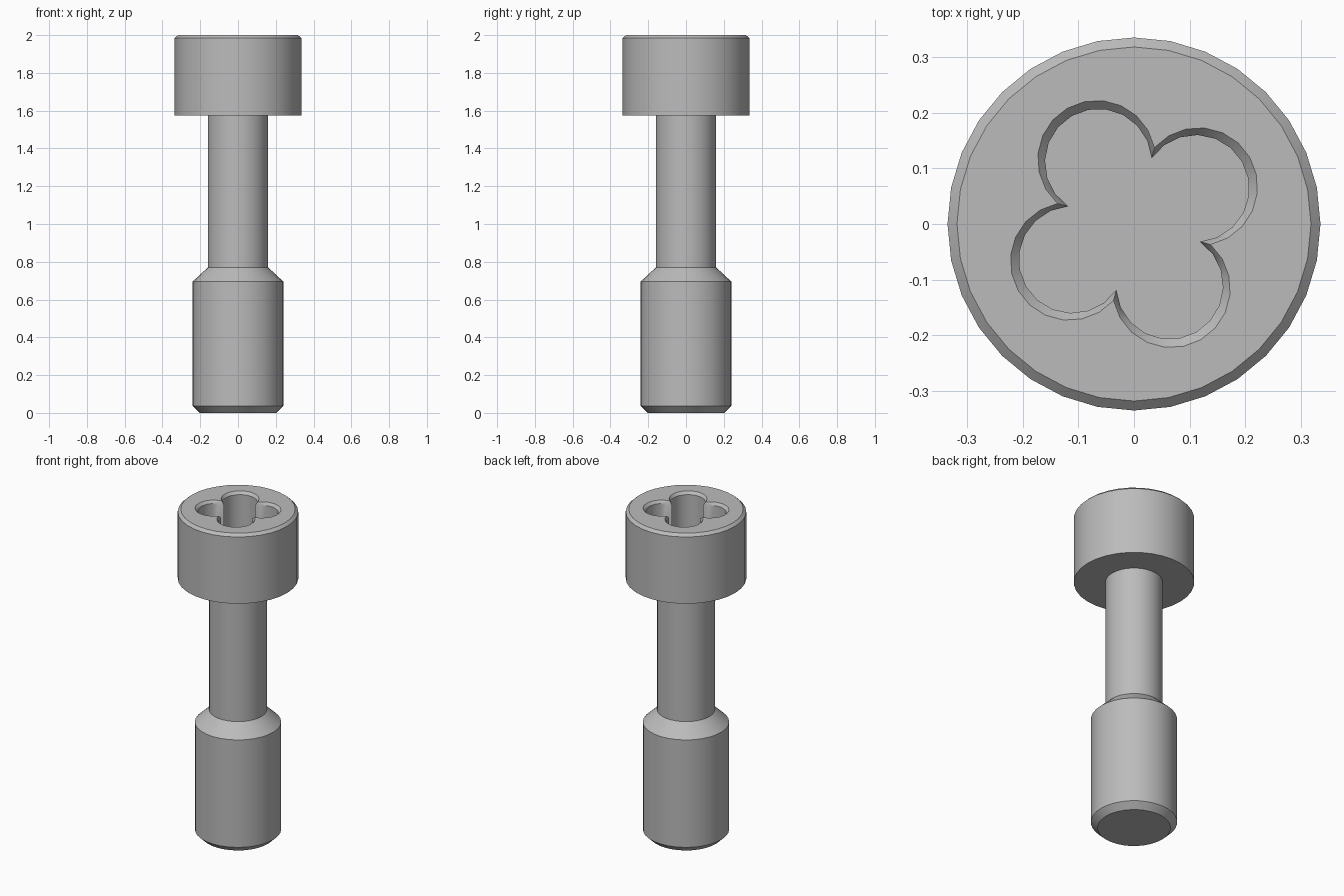
import bpy, bmesh
from math import sin, cos, pi, atan2, radians, sqrt

cube = bpy.data.objects.get("Cube")
if cube:
    bpy.data.objects.remove(cube)

SIDES = 32       # facets around the body
LOBE_STEPS = 12  # facets around each lobe of the socket

steel = bpy.data.materials.new("grey steel")
steel.use_nodes = True
colour = (0.5, 0.5, 0.5, 1)
steel.diffuse_color = colour
steel.node_tree.nodes["Principled BSDF"].inputs["Base Color"].default_value = colour

bm = bmesh.new()


def circle(radius, z):
    """Ring of points around the axis."""
    return [bm.verts.new((radius * cos(2 * pi * i / SIDES),
                          radius * sin(2 * pi * i / SIDES), z))
            for i in range(SIDES)]


def clover(dist, radius, z):
    """Outline of four overlapping lobes, meeting in sharp cusps."""
    half = dist * sqrt(0.5)
    cusp = half + sqrt(radius ** 2 - half ** 2)
    sweep = atan2(cusp * sqrt(0.5), cusp * sqrt(0.5) - dist)
    ring = []
    for lobe in range(4):
        axis = radians(30) + lobe * pi / 2
        for i in range(LOBE_STEPS):
            a = axis - sweep + 2 * sweep * i / LOBE_STEPS
            ring.append(bm.verts.new((dist * cos(axis) + radius * cos(a),
                                      dist * sin(axis) + radius * sin(a), z)))
    return ring


def skin(rings):
    """Join each ring to the next with quads."""
    for low, high in zip(rings, rings[1:]):
        n = len(low)
        for i in range(n):
            j = (i + 1) % n
            bm.faces.new((low[i], low[j], high[j], high[i]))


def rim(ring):
    return [bm.edges.get((ring[i - 1], ring[i])) for i in range(len(ring))]


# Turned body: chamfered foot, thick end, cone, thin shank, head
profile = [(0.203, 0), (0.24, 0.036), (0.24, 0.695), (0.16, 0.77),
           (0.16, 1.575), (0.335, 1.575), (0.335, 1.984), (0.318, 2)]
body = [circle(r, z) for r, z in profile]
skin(body)
bm.faces.new(body[0][::-1])

# Four-lobed socket with a chamfered mouth and a flat floor
socket = [clover(0.134, 0.106, 2), clover(0.128, 0.096, 1.984),
          clover(0.128, 0.096, 1.75)]
skin(socket)
bm.faces.new(socket[-1])

# Flat top of the head around the socket
bmesh.ops.triangle_fill(bm, use_beauty=True, normal=(0, 0, 1),
                        edges=rim(body[-1]) + rim(socket[0]))
bmesh.ops.recalc_face_normals(bm, faces=bm.faces)

mesh = bpy.data.meshes.new("socket_screw")
bm.to_mesh(mesh)
bm.free()
mesh.materials.append(steel)
screw = bpy.data.objects.new("socket_screw", mesh)
bpy.context.collection.objects.link(screw)

bpy.ops.object.select_all(action='DESELECT')
screw.select_set(True)
bpy.context.view_layer.objects.active = screw
bpy.ops.object.shade_smooth_by_angle(angle=radians(30))
